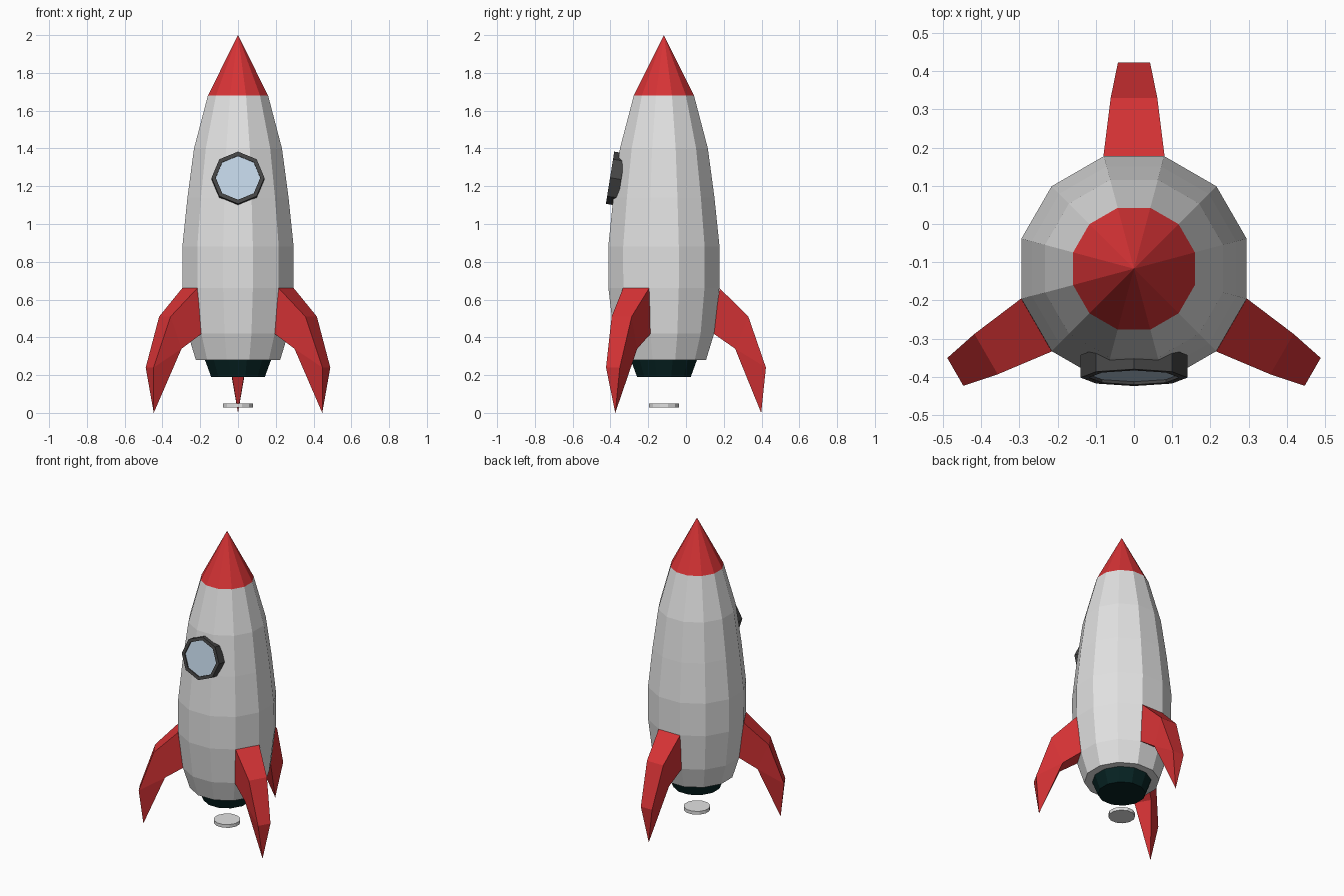
import bpy, bmesh, math
from mathutils import Matrix, Vector

if "Cube" in bpy.data.objects:
    bpy.data.objects.remove(bpy.data.objects["Cube"])

CENTRE = Vector((0, -0.117, 0))   # rocket axis


def material(name, rgb):
    m = bpy.data.materials.new(name)
    m.use_nodes = True
    m.diffuse_color = (*rgb, 1)
    m.node_tree.nodes["Principled BSDF"].inputs["Base Color"].default_value = (*rgb, 1)
    return m


white = material("hull_white", (0.76, 0.76, 0.76))
red = material("red", (0.68, 0.033, 0.036))
dark = material("frame_grey", (0.06, 0.06, 0.06))
teal = material("nozzle_dark_teal", (0.002, 0.017, 0.017))
blue = material("glass_blue", (0.55, 0.68, 0.81))


def finish(name, bm, mat, matrix):
    bmesh.ops.recalc_face_normals(bm, faces=bm.faces)
    mesh = bpy.data.meshes.new(name)
    bm.to_mesh(mesh)
    bm.free()
    mesh.materials.append(mat)
    mesh.transform(matrix)
    obj = bpy.data.objects.new(name, mesh)
    bpy.context.collection.objects.link(obj)
    return obj


def lathe(name, profile, mat, sides=12, turn=0.5, matrix=None, loop=False):
    """Spin (radius, height) points; radius 0 gives a tip, loop gives a ring."""
    bm = bmesh.new()
    rings = []
    for r, z in profile:
        count = sides if r else 1
        angles = [2 * math.pi * (i + turn) / sides for i in range(count)]
        rings.append([bm.verts.new((r * math.cos(a), r * math.sin(a), z)) for a in angles])
    pairs = list(zip(rings, rings[1:]))
    if loop:
        pairs.append((rings[-1], rings[0]))
    else:
        for end in (rings[0], rings[-1]):
            if len(end) > 1:
                bm.faces.new(end)
    for a, b in pairs:
        for i in range(sides):
            j = (i + 1) % sides
            if len(b) == 1:
                bm.faces.new((a[i], a[j], b[0]))
            else:
                bm.faces.new((a[i], a[j], b[j], b[i]))
    return finish(name, bm, mat, matrix or Matrix.Translation(CENTRE))


# Hull, nose and engine
lathe("hull", [(0.231, 0.28), (0.275, 0.42), (0.304, 0.66), (0.305, 0.88),
               (0.277, 1.14), (0.241, 1.40), (0.165, 1.68)], white)
lathe("nose_cone", [(0.165, 1.68), (0, 2)], red)
lathe("engine_nozzle", [(0.147, 0.19), (0.181, 0.28)], teal)
lathe("exhaust_disc", [(0.082, 0.028), (0.082, 0.05)], white)

# Porthole, tilted to lie along the hull
tilt = math.atan(0.16)
porthole = Matrix.Translation((0, -0.402, 1.245)) @ Matrix.Rotation(math.pi / 2 - tilt, 4, "X")
lathe("porthole_frame", [(0.14, -0.06), (0.14, 0), (0.118, 0), (0.118, -0.06)],
      dark, sides=8, turn=0, matrix=porthole, loop=True)
lathe("porthole_glass", [(0.118, -0.03), (0.118, -0.008)],
      blue, sides=8, turn=0, matrix=porthole)


def fin(name, degrees):
    # Outline as (distance from axis, height, half width)
    outline = [(0.295, 0.66, 0.08), (0.447, 0.51, 0.061), (0.54, 0.24, 0.042),
               (0.377, 0.34, 0.055), (0.262, 0.42, 0.071)]
    bm = bmesh.new()
    left = [bm.verts.new((r, w, z)) for r, z, w in outline]
    right = [bm.verts.new((r, -w, z)) for r, z, w in outline]
    tip = bm.verts.new((0.515, 0, 0))
    for side in (left, right):
        top, knee, heel, inner, root = side
        bm.faces.new((top, knee, inner, root))
        bm.faces.new((knee, heel, inner))
        bm.faces.new((heel, tip, inner))
    for i, j in ((0, 1), (1, 2), (3, 4), (4, 0)):
        bm.faces.new((left[i], left[j], right[j], right[i]))
    for i in (2, 3):
        bm.faces.new((left[i], right[i], tip))
    place = Matrix.Translation(CENTRE) @ Matrix.Rotation(math.radians(degrees), 4, "Z")
    finish(name, bm, red, place)


for name, degrees in (("back_fin", 90), ("right_fin", 210), ("left_fin", 330)):
    fin(name, degrees)
